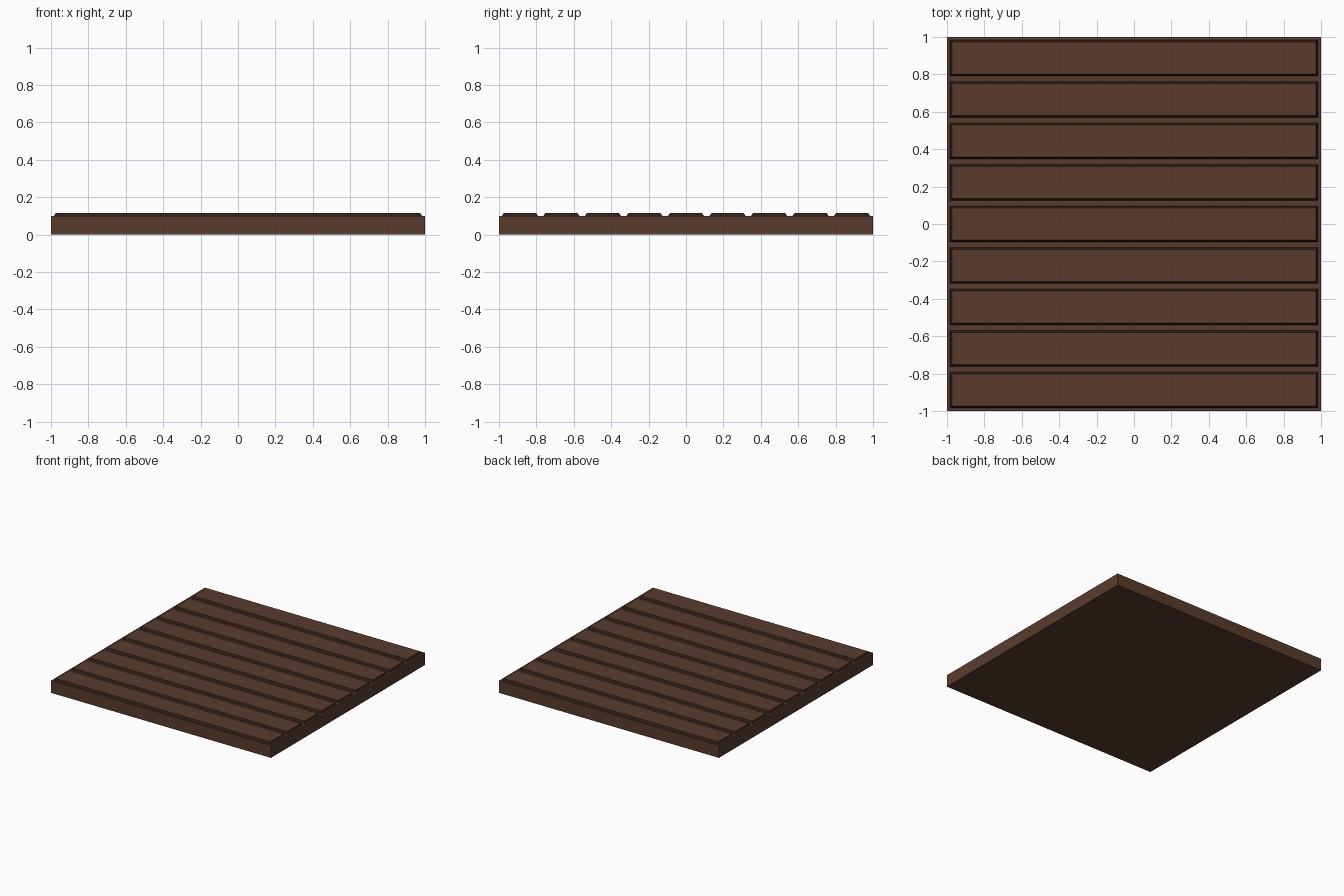
import bpy, bmesh

if "Cube" in bpy.data.objects:
    bpy.data.objects.remove(bpy.data.objects["Cube"])

def material(name, rgb):
    m = bpy.data.materials.new(name)
    m.diffuse_color = (*rgb, 1)
    m.use_nodes = True
    m.node_tree.nodes["Principled BSDF"].inputs["Base Color"].default_value = m.diffuse_color
    return m

brown = material("brown wood", (0.100, 0.044, 0.026))
dark = material("dark plank edge", (0.030, 0.014, 0.009))

def slab(name, sx, sy, z0, z1, y=0, inset=0):
    """Box whose top is drawn in by inset, with sloped sides."""
    bm = bmesh.new()
    bmesh.ops.create_cube(bm, size=1)
    for v in bm.verts:
        top = v.co.z > 0
        d = 2 * inset if top else 0
        v.co = (v.co.x * (sx - d), v.co.y * (sy - d), z1 if top else z0)
    if inset:
        # sloped plank edges are darker
        bm.normal_update()
        for f in bm.faces:
            f.material_index = 1 if abs(f.normal.z) < 0.95 else 0
    me = bpy.data.meshes.new(name)
    bm.to_mesh(me)
    bm.free()
    me.materials.append(brown)
    me.materials.append(dark)
    ob = bpy.data.objects.new(name, me)
    ob.location.y = y
    bpy.context.collection.objects.link(ob)
    return ob

# Base board
slab("base_board", 2, 2, 0, 0.1)

# Nine raised planks
for i in range(9):
    slab(f"plank_{i + 1}", 1.97, 0.194, 0.099, 0.115, y=(i - 4) * 0.222, inset=0.011)
